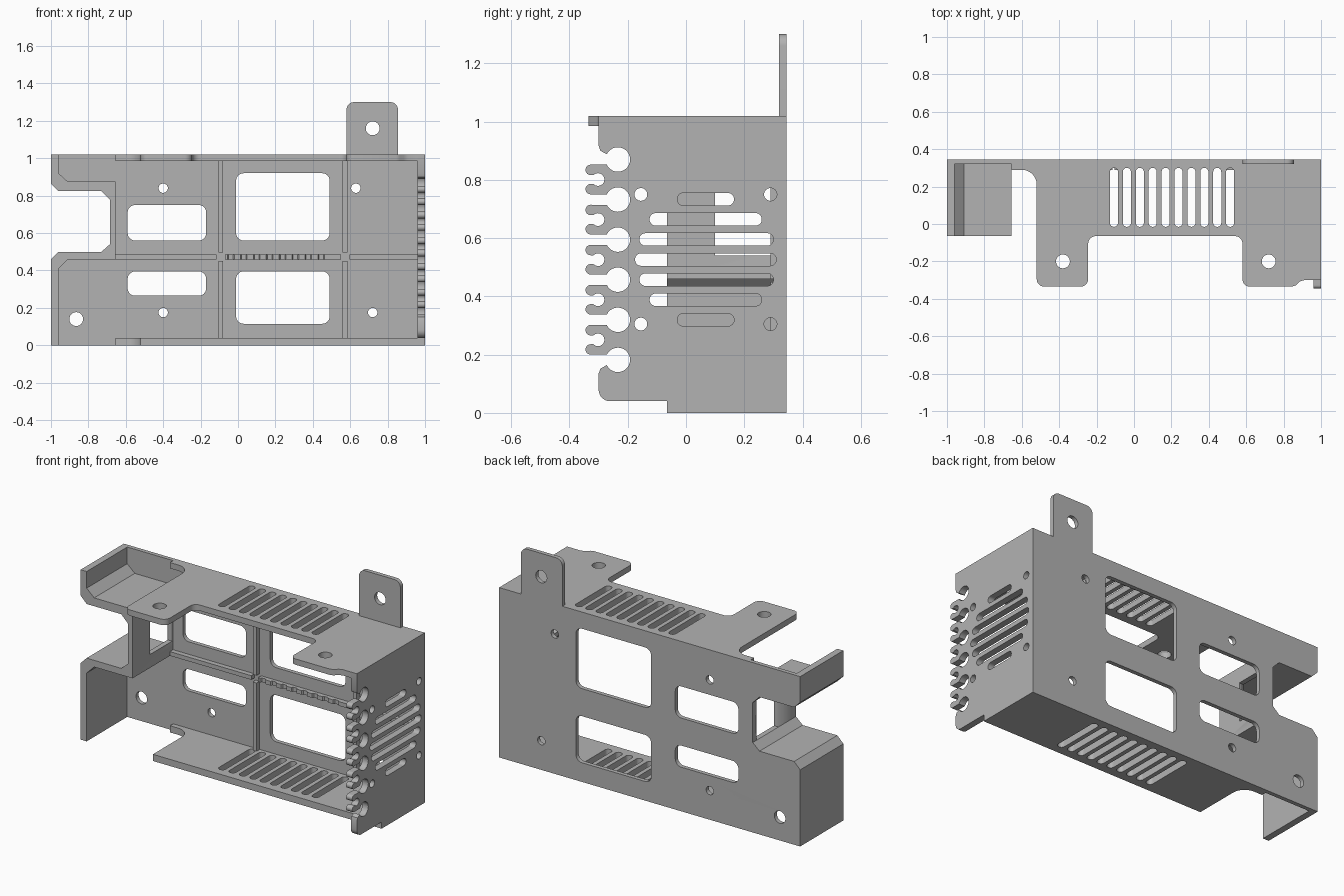
import bpy, bmesh
from math import sin, cos, pi, radians, asin, degrees
from mathutils import Vector

old = bpy.data.objects.get("Cube")
if old:
    bpy.data.objects.remove(old)

grey = bpy.data.materials.new("plain grey")
grey.use_nodes = True
grey.diffuse_color = (0.45, 0.45, 0.45, 1)
grey.node_tree.nodes["Principled BSDF"].inputs["Base Color"].default_value = (0.45, 0.45, 0.45, 1)


def arc(cx, cy, r, start, end, n=12):
    """Points on an arc, angles in degrees."""
    angles = [radians(start + (end - start) * i / n) for i in range(n + 1)]
    return [(cx + r * cos(a), cy + r * sin(a)) for a in angles]


def circle(cx, cy, r):
    return arc(cx, cy, r, 0, 360, 28)[:-1]


def rounded(corners):
    """Outline in which a third value on a square corner is its radius."""
    out = []
    for i, c in enumerate(corners):
        p = Vector(c[:2])
        if len(c) < 3:
            out.append(tuple(p))
            continue
        before = Vector(corners[i - 1][:2])
        after = Vector(corners[(i + 1) % len(corners)][:2])
        u, v = (before - p).normalized() * c[2], (after - p).normalized() * c[2]
        for k in range(9):
            a = k / 8 * pi / 2
            out.append(tuple(p + u + v - v * cos(a) - u * sin(a)))
    return out


def window(x0, x1, y0, y1, r=0.04):
    return rounded([(x0, y0, r), (x1, y0, r), (x1, y1, r), (x0, y1, r)])


def plate(name, axis, low, high, outline, holes=()):
    """Fill an outline with holes and give it thickness along an axis."""
    curve = bpy.data.curves.new(name, 'CURVE')
    curve.dimensions = '2D'
    curve.fill_mode = 'BOTH'
    curve.extrude = (high - low) / 2
    for loop in [outline, *holes]:
        spline = curve.splines.new('POLY')
        spline.points.add(len(loop) - 1)
        for point, (u, v) in zip(spline.points, loop):
            point.co = (u, v, 0, 1)
        spline.use_cyclic_u = True
    temp = bpy.data.objects.new(name + " curve", curve)
    bpy.context.collection.objects.link(temp)
    graph = bpy.context.evaluated_depsgraph_get()
    mesh = bpy.data.meshes.new_from_object(temp.evaluated_get(graph))
    bpy.data.objects.remove(temp)
    bpy.data.curves.remove(curve)

    bm = bmesh.new()
    bm.from_mesh(mesh)
    bmesh.ops.remove_doubles(bm, verts=bm.verts, dist=0.0001)
    for vert in bm.verts:
        u, v, w = vert.co
        w += (low + high) / 2
        vert.co = {'x': (w, u, v), 'y': (u, w, v), 'z': (u, v, w)}[axis]
    bmesh.ops.recalc_face_normals(bm, faces=bm.faces)
    for face in bm.faces:
        face.smooth = True
    bm.to_mesh(mesh)
    bm.free()
    mesh.set_sharp_from_angle(angle=radians(30))
    mesh.materials.clear()
    mesh.materials.append(grey)
    obj = bpy.data.objects.new(name, mesh)
    bpy.context.collection.objects.link(obj)
    return obj


def box(name, x0, x1, y0, y1, z0, z1):
    return plate(name, 'z', z0, z1, [(x0, y0), (x1, y0), (x1, y1), (x0, y1)])


HEIGHT, BACK, INNER, RIB, FRONT = 1.02, 0.345, 0.32, 0.29, -0.065

# Edge of the side port, shared by the back plate and the port lining
port = [(-1, .865), (-.96, .825), (-.73, .825), (-.685, .78),
        (-.685, .54), (-.73, .5), (-.96, .5), (-1, .46)]

# Back plate with upright mounting tab
back_holes = [window(x0, x1, z0, z1)
              for x0, x1, spans in ((-.59, -.17, ((.265, .395), (.56, .75))),
                                    (-.01, .49, ((.115, .395), (.56, .92))))
              for z0, z1 in spans]
back_holes += [circle(x, z, .025) for x, z in ((-.4, .84), (-.4, .175), (.63, .84), (.72, .175))]
back_holes += [circle(-.865, .14, .037), circle(.72, 1.16, .037)]
plate("back_plate", 'y', INNER, BACK, rounded(
    [(-1, 0), (1, 0), (1, HEIGHT), (.855, HEIGHT), (.855, 1.3, .04), (.58, 1.3, .04),
     (.58, HEIGHT), (-1, HEIGHT)] + port), back_holes)

# Left wall and port lining, with an opening cut through the upright part
lining = plate("left_wall_and_port", 'y', FRONT, INNER,
               [(-1, 0), (-.96, 0), (-.96, .41), (-.91, .46), (-.655, .46), (-.655, .875),
                (-.91, .875), (-.96, .92), (-.96, HEIGHT), (-1, HEIGHT)] + port)
cutter = box("port_cutter", -.75, -.6, .1, .31, .54, .78)
cut = lining.modifiers.new("opening", 'BOOLEAN')
cut.operation = 'DIFFERENCE'
cut.solver = 'EXACT'
cut.object = cutter
graph = bpy.context.evaluated_depsgraph_get()
opened = bpy.data.meshes.new_from_object(lining.evaluated_get(graph))
lining.modifiers.clear()
lining.data = opened
bpy.data.objects.remove(cutter)

# Top and bottom plates with matching vent slots
slot_xs = [-.107 + .069 * i for i in range(10)]
vents = [window(x - .0215, x + .0215, -.015, .30, .021) for x in slot_xs]
rear = [(-.52, RIB, .08), (-.655, RIB), (-.655, INNER), (.96, INNER)]
plate("top_plate", 'z', .985, HEIGHT, rounded(
    rear + [(.96, -.3), (.91, -.3), (.885, -.308), (.865, -.328), (.845, -.335),
            (.58, -.335, .04), (.58, FRONT, .04), (-.245, FRONT, .04),
            (-.245, -.335, .04), (-.52, -.335, .04)]),
    vents + [circle(x, -.2, .037) for x in (-.38, .72)])
plate("bottom_plate", 'z', 0, .04, rounded(rear + [(.96, FRONT), (-.52, FRONT)]), vents)

# Right wall: keyhole cable openings separated by forked fingers
edge = []
pitch, hole_r, gap = .1376, .042, .018
spread = degrees(asin(gap / hole_r))
for i in range(6):
    z = .182 + pitch * i
    edge += arc(-.234, z, hole_r, 180 + spread - 360, 180 - spread, 24)
    if i < 5:
        mid = z + pitch / 2
        edge += arc(-.327, mid - .033, gap, 270, 90)
        edge += arc(-.302, mid, .022, 223 - 360, 137)
        edge += arc(-.327, mid + .033, gap, 270, 90)
side_outline = rounded([(INNER, HEIGHT), (INNER, 0), (FRONT, 0), (FRONT, .04), (-.3, .04, .04),
                        (-.3, .135), (-.294, .152)] + edge
                       + [(-.294, .9), (-.3, .917), (-.3, HEIGHT)])
side_holes = []
for i, (y0, y1) in enumerate([(-.175, .31), (-.16, .3), (-.125, .26), (-.03, .165)]):
    for z in {.5265 + .069 * i, .5265 - .069 * i}:
        side_holes.append(window(y0, y1, z - .0215, z + .0215, .021))
side_holes += [circle(y, z, .022) for y in (-.155, .29) for z in (.305, .75)]
plate("right_wall", 'x', .96, 1, side_outline, side_holes)

# Stiffening ribs on the back plate, the middle one notched behind the vents
for name, x in (("left", -.0925), ("right", .5725)):
    box(name + "_lower_rib", x - .0125, x + .0125, RIB, INNER, .04, .45)
    box(name + "_upper_rib", x - .0125, x + .0125, RIB, INNER, .495, .985)
box("middle_rib_left", -.655, -.115, RIB, INNER, .46, .485)
box("middle_rib_right", .595, .96, RIB, INNER, .46, .485)
comb = [(.55, INNER), (-.07, INNER), (-.07, RIB)]
for x in slot_xs[1:-1]:
    comb += [(x - .018, RIB), (x - .012, .3), (x + .012, .3), (x + .018, RIB)]
plate("middle_rib", 'z', .46, .485, comb + [(.55, RIB)])
